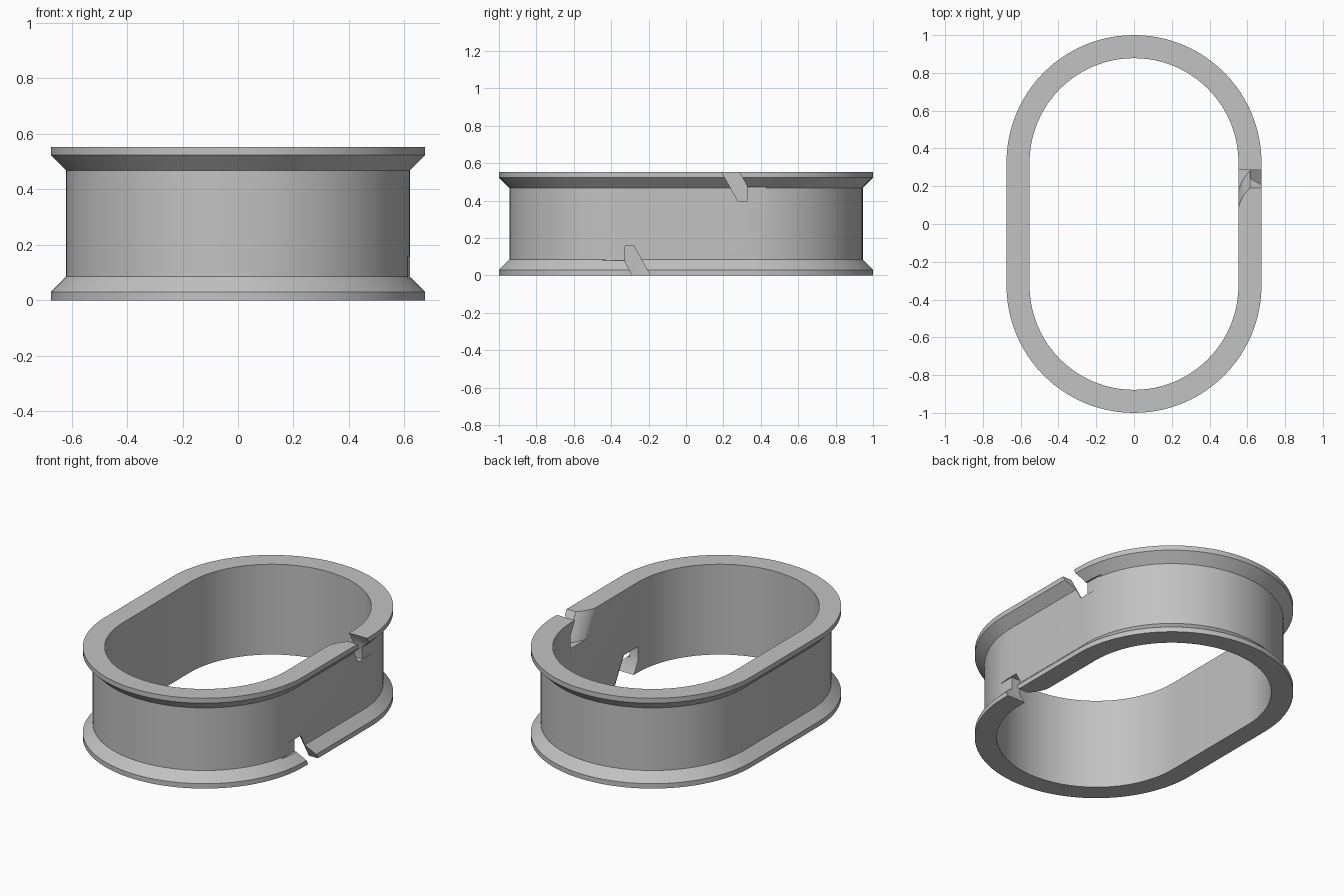
import bpy, bmesh, math

cube = bpy.data.objects.get("Cube")
if cube:
    bpy.data.objects.remove(cube, do_unlink=True)

HEIGHT = 0.553
STRAIGHT = 0.325      # half length of the straight sides
ARC_STEPS = 48

grey = bpy.data.materials.new("plain grey")
grey.use_nodes = True
colour = (0.54, 0.54, 0.54, 1)
grey.diffuse_color = colour
grey.node_tree.nodes["Principled BSDF"].inputs["Base Color"].default_value = colour


def make_object(name, bm):
    bmesh.ops.recalc_face_normals(bm, faces=bm.faces)
    mesh = bpy.data.meshes.new(name)
    bm.to_mesh(mesh)
    bm.free()
    obj = bpy.data.objects.new(name, mesh)
    bpy.context.collection.objects.link(obj)
    mesh.materials.append(grey)
    return obj


def loft(bm, rings, closed=False):
    """Bridge equal-sized point rings, capping the ends unless closed."""
    rows = [[bm.verts.new(p) for p in ring] for ring in rings]
    n = len(rows[0])
    pairs = list(zip(rows, rows[1:]))
    if closed:
        pairs.append((rows[-1], rows[0]))
    else:
        bm.faces.new(rows[0])
        bm.faces.new(rows[-1])
    for a, b in pairs:
        for i in range(n):
            j = (i + 1) % n
            bm.faces.new((a[i], a[j], b[j], b[i]))


def oval(radius, z):
    points = []
    for side in (0, 1):
        for k in range(ARC_STEPS + 1):
            a = math.pi * (side + k / ARC_STEPS)
            y = radius * math.sin(a) + (STRAIGHT if side == 0 else -STRAIGHT)
            points.append((radius * math.cos(a), y, z))
    return points


# Oval ring with a flared flange at both rims
half = [(0.553, 0), (0.675, 0), (0.675, 0.03), (0.62, 0.085)]
profile = half + [(r, HEIGHT - z) for r, z in reversed(half)]
bm = bmesh.new()
loft(bm, [oval(r, z) for r, z in profile], closed=True)
ring = make_object("flanged_oval_ring", bm)


def place(x, y, z, flip):
    return (x, -y, HEIGHT - z) if flip else (x, y, z)


def slot_cutter(flip):
    """Slanted slot whose leading side scoops away towards the inside."""
    bm = bmesh.new()
    scoop = [(0.5, 0.125), (0.55, 0.12), (0.557, 0.09), (0.567, 0.065),
             (0.58, 0.04), (0.595, 0.02), (0.613, 0), (0.8, 0)]
    rings = []
    for x, d in scoop:
        section = [(0.162 - d, 0.603), (0.257, 0.603), (0.326, 0.48),
                   (0.326, 0.395), (0.28 - d, 0.395)]
        rings.append([place(x, y, z, flip) for y, z in section])
    loft(bm, rings)
    return make_object("slot_cutter", bm)


def relief_cutter(flip):
    """Shallow flat relief beside the slot, under the flange."""
    bm = bmesh.new()
    rings = [[place(x, y, z, flip) for y, z in
              ((0.3, 0.395), (0.45, 0.395), (0.45, 0.474), (0.3, 0.474))]
             for x in (0.612, 0.66)]
    loft(bm, rings)
    return make_object("relief_cutter", bm)


# Cut the upper slot and its half-turned twin at the lower rim
bpy.context.view_layer.objects.active = ring
for flip in (False, True):
    for build in (slot_cutter, relief_cutter):
        cutter = build(flip)
        cutter.hide_render = True
        mod = ring.modifiers.new("cut", "BOOLEAN")
        mod.operation = "DIFFERENCE"
        mod.solver = "EXACT"
        mod.object = cutter
        bpy.ops.object.modifier_apply(modifier=mod.name)
        bpy.data.objects.remove(cutter, do_unlink=True)

bpy.ops.object.select_all(action="DESELECT")
ring.select_set(True)
bpy.ops.object.shade_smooth_by_angle(angle=math.radians(30))
